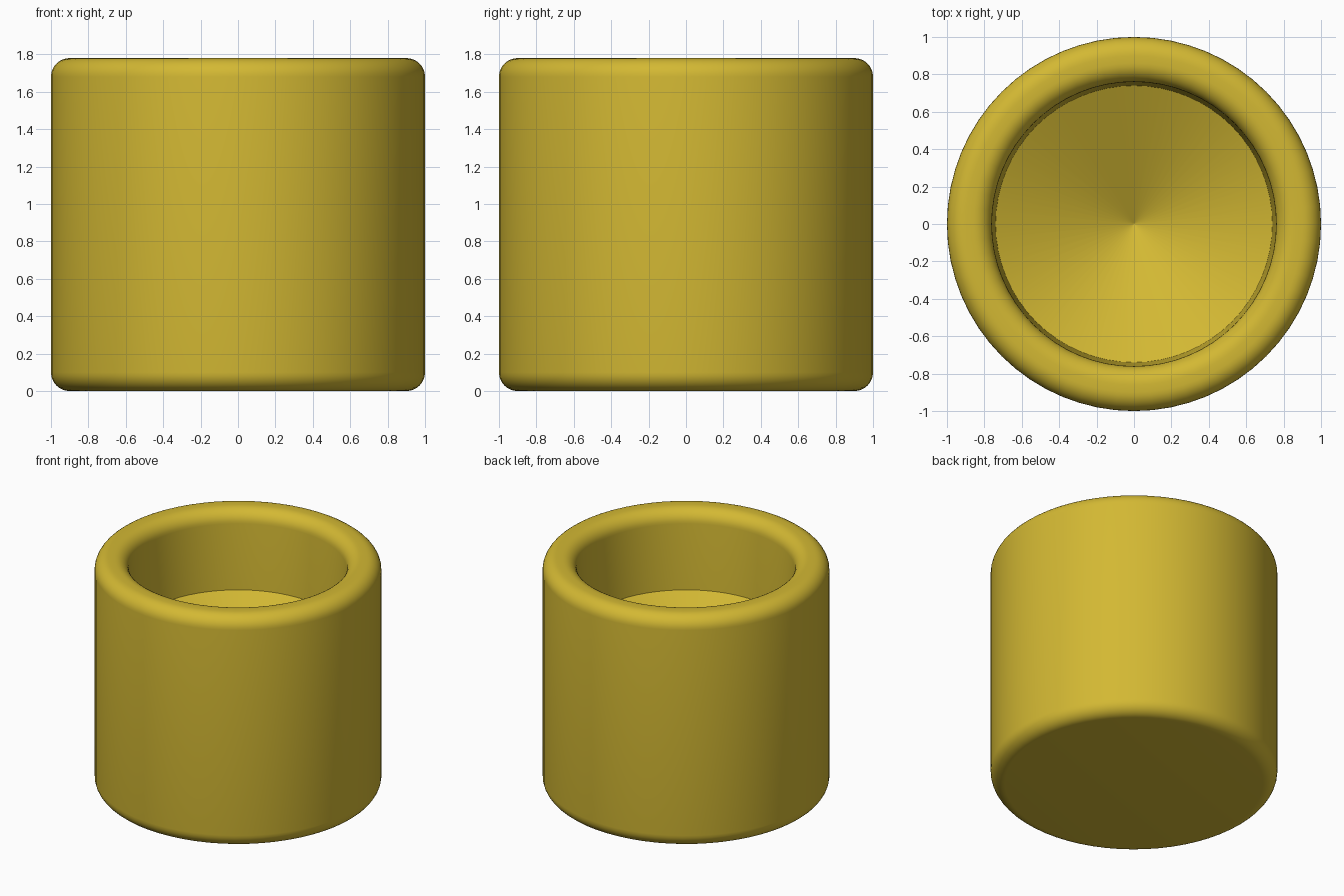
import bpy, bmesh, math

if "Cube" in bpy.data.objects:
    bpy.data.objects.remove(bpy.data.objects["Cube"])

SEGMENTS = 64
HEIGHT = 1.78
FILLET = 0.1
BORE_RIM, BORE_FLOOR = 0.76, 0.74   # bore narrows slightly toward the floor
FLOOR_Z = 1.18
APEX_Z = FLOOR_Z - 0.74 * math.tan(math.radians(27))


def arc(cx, cz, start, end, steps=8):
    """Quarter-round points (radius, height), angles in degrees."""
    angles = [math.radians(start + (end - start) * i / steps) for i in range(steps + 1)]
    return [(cx + FILLET * math.cos(a), cz + FILLET * math.sin(a)) for a in angles]


# Cross-section from the underside, up the outside, over the rim, into the bore
profile = arc(1 - FILLET, FILLET, -90, 0)
profile += arc(1 - FILLET, HEIGHT - FILLET, 0, 90)
profile += arc(BORE_RIM + FILLET, HEIGHT - FILLET, 90, 180)
profile += [(BORE_FLOOR, FLOOR_Z), (0.004, APEX_Z)]

# Revolve the section into one closed body
bm = bmesh.new()
rings = []
for r, z in profile:
    rings.append([bm.verts.new((r * math.cos(2 * math.pi * i / SEGMENTS),
                                r * math.sin(2 * math.pi * i / SEGMENTS), z))
                  for i in range(SEGMENTS)])
for low, high in zip(rings, rings[1:]):
    for i in range(SEGMENTS):
        j = (i + 1) % SEGMENTS
        bm.faces.new((low[i], low[j], high[j], high[i]))
bm.faces.new(rings[0][::-1])    # underside
bm.faces.new(rings[-1])         # tip of the conical floor
bmesh.ops.recalc_face_normals(bm, faces=bm.faces[:])

mesh = bpy.data.meshes.new("bushing_body")
bm.to_mesh(mesh)
bm.free()
body = bpy.data.objects.new("bushing_body", mesh)
bpy.context.collection.objects.link(body)

# Brass yellow
brass = bpy.data.materials.new("brass_yellow")
brass.diffuse_color = (0.65, 0.48, 0.033, 1)
brass.use_nodes = True
brass.node_tree.nodes["Principled BSDF"].inputs["Base Color"].default_value = brass.diffuse_color
mesh.materials.append(brass)

# Smooth rounds, crisp floor edge
bpy.context.view_layer.objects.active = body
body.select_set(True)
bpy.ops.object.shade_smooth_by_angle(angle=math.radians(20))
